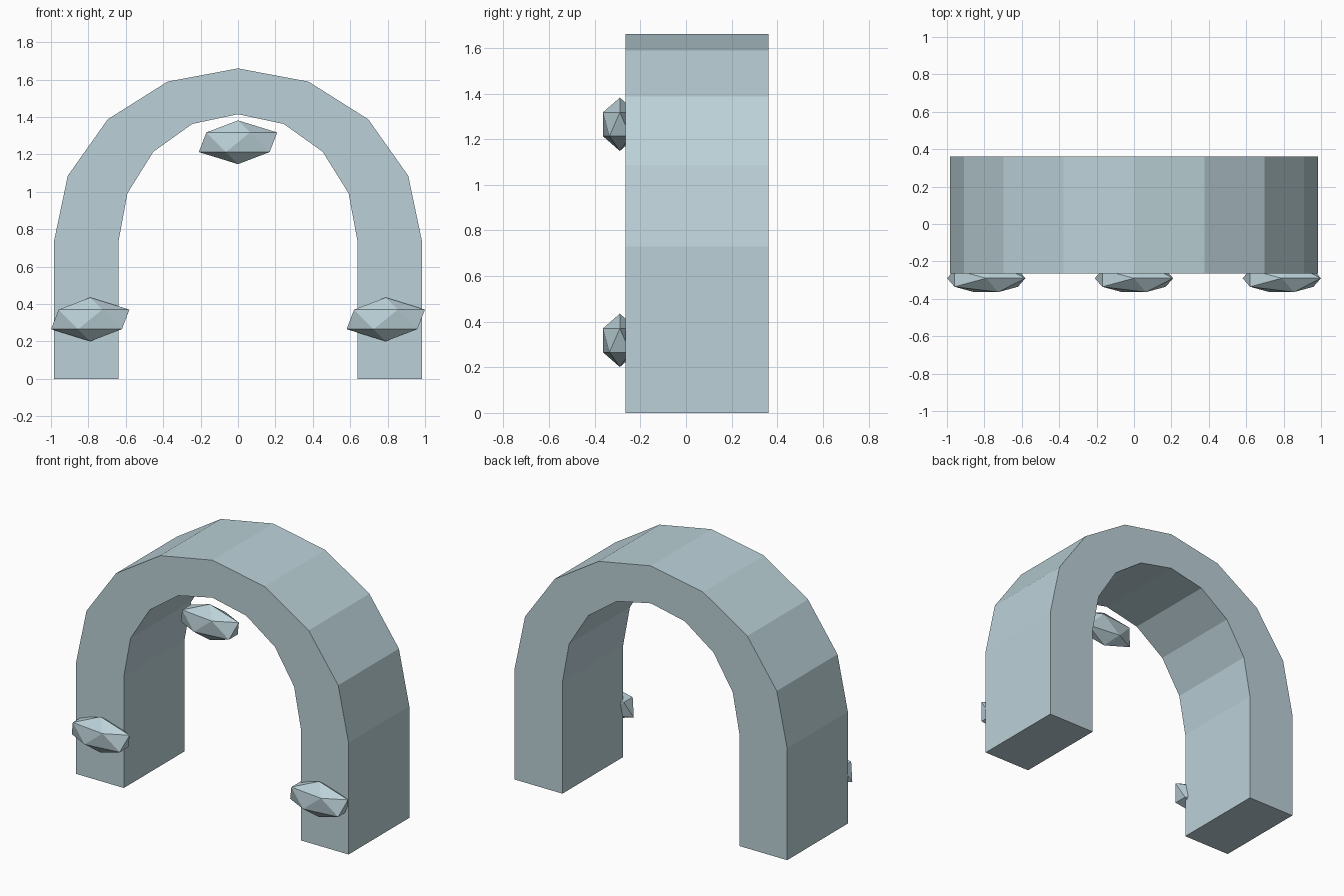
import bpy
import bmesh
from math import cos, sin, pi

cube = bpy.data.objects.get("Cube")
if cube:
    bpy.data.objects.remove(cube, do_unlink=True)

# Single pale blue-grey colour
stone = bpy.data.materials.new("pale_blue_grey")
stone.use_nodes = True
colour = (0.50, 0.64, 0.69, 1)
stone.diffuse_color = colour
stone.node_tree.nodes["Principled BSDF"].inputs["Base Color"].default_value = colour

FRONT, BACK, SPRING = -0.265, 0.362, 0.73


def finish(name, bm):
    bmesh.ops.recalc_face_normals(bm, faces=bm.faces)
    mesh = bpy.data.meshes.new(name)
    bm.to_mesh(mesh)
    bm.free()
    mesh.materials.append(stone)
    obj = bpy.data.objects.new(name, mesh)
    bpy.context.collection.objects.link(obj)
    return obj


def arch_line(rx, rz, steps=8):
    """Leg foot, half ellipse, leg foot, running from +x to -x."""
    curve = [(rx * cos(pi * i / steps), SPRING + rz * sin(pi * i / steps))
             for i in range(steps + 1)]
    return [(rx, 0)] + curve + [(-rx, 0)]


# Arch: strip of quads between outer and inner lines, extruded in depth
bm = bmesh.new()
outer, inner = [[bm.verts.new((x, FRONT, z)) for x, z in arch_line(rx, rz)]
                for rx, rz in ((0.985, 0.93), (0.64, 0.685))]
strip = [bm.faces.new((outer[i], outer[i + 1], inner[i + 1], inner[i]))
         for i in range(len(outer) - 1)]
extruded = bmesh.ops.extrude_face_region(bm, geom=strip, use_keep_orig=True)
moved = [g for g in extruded["geom"] if isinstance(g, bmesh.types.BMVert)]
bmesh.ops.translate(bm, verts=moved, vec=(0, BACK - FRONT, 0))
finish("arch", bm)

# Faceted gems: one at the crown, one on each leg
for name, x, z in (("crown_gem", 0, 1.265),
                   ("left_leg_gem", 0.79, 0.318),
                   ("right_leg_gem", -0.79, 0.318)):
    bm = bmesh.new()
    bmesh.ops.create_icosphere(bm, subdivisions=1, radius=1)
    bmesh.ops.scale(bm, verts=bm.verts, vec=(0.234, 0.087, 0.117))
    finish(name, bm).location = (x, -0.29, z)
